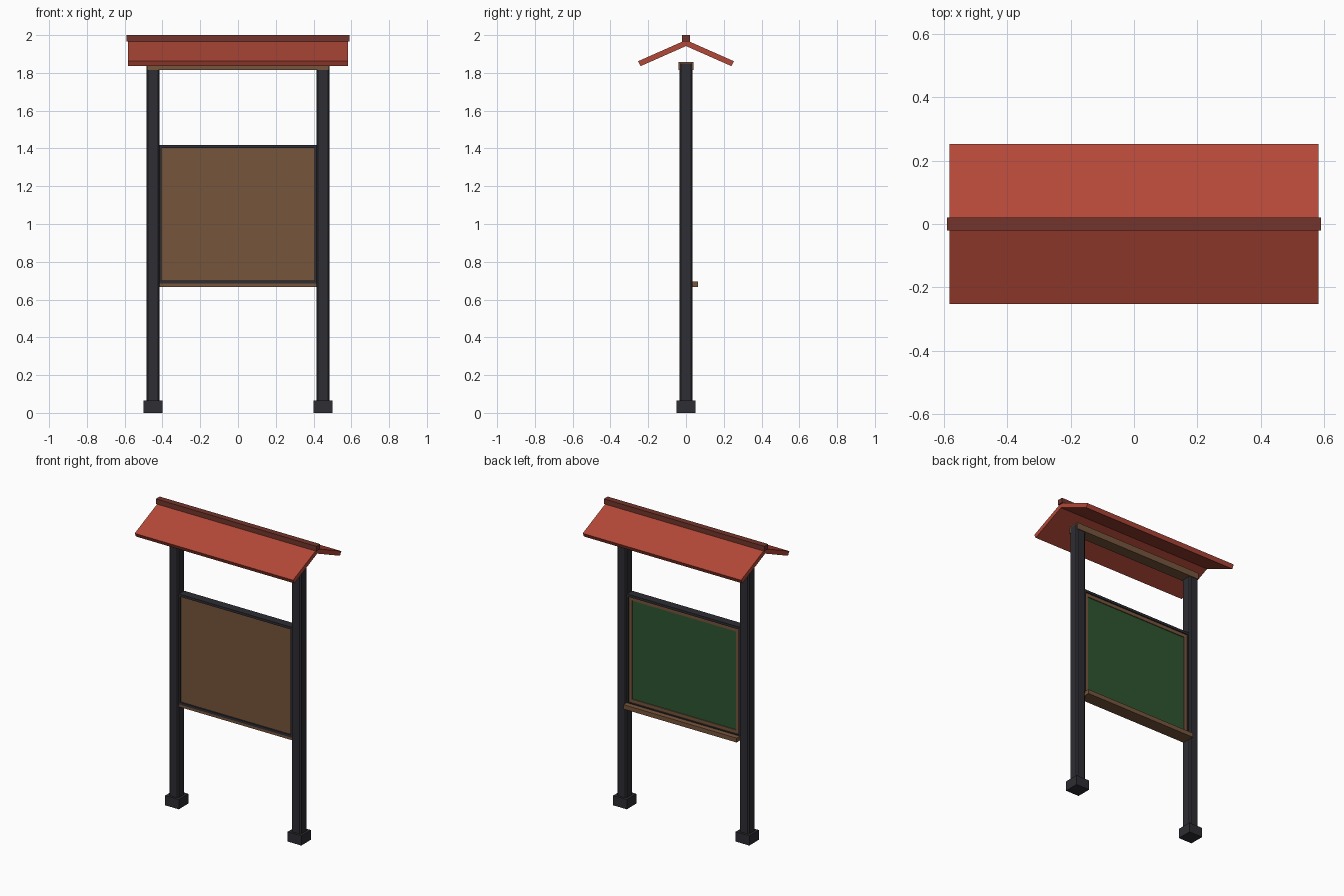
import bpy, bmesh, math

if "Cube" in bpy.data.objects:
    bpy.data.objects.remove(bpy.data.objects["Cube"])


def material(name, rgb):
    m = bpy.data.materials.new(name)
    m.diffuse_color = (*rgb, 1)
    m.use_nodes = True
    m.node_tree.nodes["Principled BSDF"].inputs["Base Color"].default_value = m.diffuse_color
    return m


DARK = material("dark_metal", (0.026, 0.026, 0.033))
WOOD = material("brown_wood", (0.18, 0.09, 0.045))
GREEN = material("green_board", (0.027, 0.09, 0.03))
RED = material("red_roof", (0.45, 0.065, 0.04))
RIDGE = material("ridge_red", (0.17, 0.035, 0.025))


def finish(name, bm, mat):
    bmesh.ops.recalc_face_normals(bm, faces=bm.faces)
    me = bpy.data.meshes.new(name)
    bm.to_mesh(me)
    bm.free()
    me.materials.append(mat)
    ob = bpy.data.objects.new(name, me)
    bpy.context.collection.objects.link(ob)
    return ob


def box(name, x, y, z, mat):
    """Box from (min, max) ranges."""
    bm = bmesh.new()
    bmesh.ops.create_cube(bm, size=1)
    for v in bm.verts:
        v.co = [r[0] + (c + 0.5) * (r[1] - r[0]) for c, r in zip(v.co, (x, y, z))]
    return finish(name, bm, mat)


def prism(name, profile, axis, lo, hi, mat):
    """Extrude a 2D profile along x (profile = y,z) or z (profile = x,y)."""
    place = (lambda p, t: (t, *p)) if axis == "x" else (lambda p, t: (*p, t))
    bm = bmesh.new()
    face = bm.faces.new([bm.verts.new(place(p, lo)) for p in profile])
    ext = bmesh.ops.extrude_face_region(bm, geom=[face])["geom"]
    d = place((0, 0), hi - lo)
    bmesh.ops.translate(bm, vec=d, verts=[g for g in ext if isinstance(g, bmesh.types.BMVert)])
    return finish(name, bm, mat)


def border(name, hx, z0, z1, tx, tz, y, mat):
    """Four bars around a rectangle."""
    box(name + "_top", (-hx, hx), y, (z1 - tz, z1), mat)
    box(name + "_bottom", (-hx, hx), y, (z0, z0 + tz), mat)
    for s, side in ((-1, "left"), (1, "right")):
        xs = sorted((s * hx, s * (hx - tx)))
        box(f"{name}_{side}", xs, y, (z0 + tz, z1 - tz), mat)


# Posts with chamfered edges, and their square feet
H, C = 0.035, 0.008
octagon = [(H - C, -H), (H, C - H), (H, H - C), (H - C, H),
           (C - H, H), (-H, H - C), (-H, C - H), (C - H, -H)]
for s, side in ((-1, "left"), (1, "right")):
    cx = s * 0.45
    prism(f"post_{side}", [(cx + x, y) for x, y in octagon], "z", 0.03, 1.85, DARK)
    box(f"foot_{side}", (cx - 0.05, cx + 0.05), (-0.05, 0.05), (0, 0.065), DARK)

# Top beam
box("top_beam", (-0.483, 0.483), (-0.039, 0.039), (1.815, 1.858), WOOD)

# Roof slopes, one per side, and ridge cap
for s, side in ((-1, "front"), (1, "back")):
    slope = [(0, 1.942), (s * 0.24, 1.836), (s * 0.253, 1.862), (0, 1.974)]
    prism(f"roof_{side}", slope, "x", -0.582, 0.582, RED)
box("ridge_cap", (-0.59, 0.59), (-0.02, 0.02), (1.967, 2.0), RIDGE)

# Dark outer frame
border("frame", 0.417, 0.685, 1.418, 0.011, 0.016, (-0.028, 0.028), DARK)

# Board: wooden back, green writing face and its wooden border
box("board_back", (-0.407, 0.407), (-0.02, 0.006), (0.70, 1.403), WOOD)
box("writing_face", (-0.385, 0.385), (0.006, 0.014), (0.722, 1.381), GREEN)
border("board_border", 0.407, 0.70, 1.403, 0.024, 0.024, (0.005, 0.02), WOOD)

# Ledge along the bottom
box("ledge", (-0.416, 0.416), (-0.025, 0.063), (0.667, 0.686), WOOD)
box("ledge_lip", (-0.416, 0.416), (0.029, 0.063), (0.685, 0.696), WOOD)
